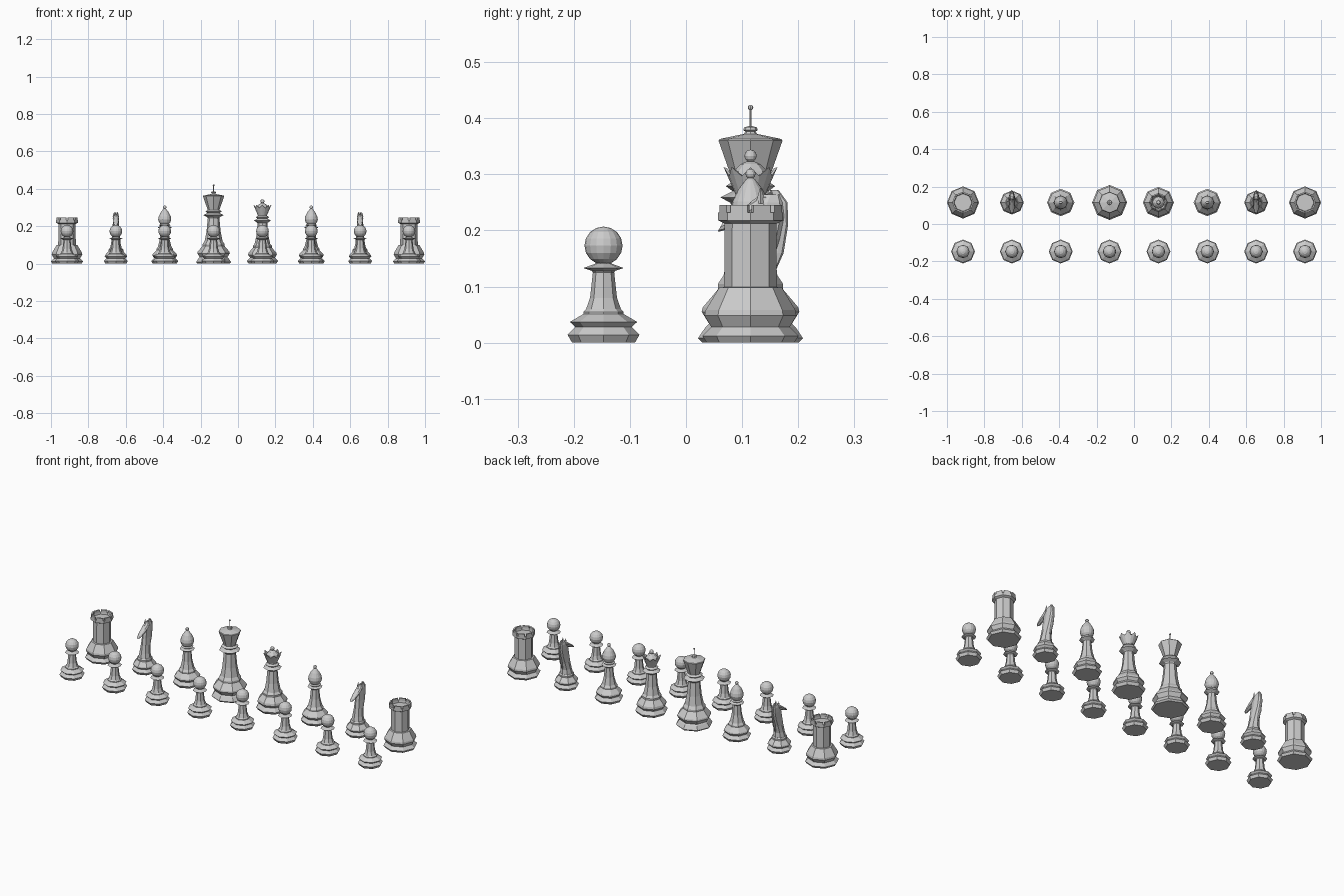
import bpy, bmesh
from math import sin, cos, pi, radians
from mathutils import Matrix, Vector

STEP = 0.2612
BACK, FRONT = 0.115, -0.147


def finish(bm, name, loc):
    bmesh.ops.recalc_face_normals(bm, faces=bm.faces)
    me = bpy.data.meshes.new(name)
    bm.to_mesh(me)
    bm.free()
    ob = bpy.data.objects.new(name, me)
    ob.location = loc
    bpy.context.collection.objects.link(ob)
    return ob


def loft(bm, rings):
    """Skin equal-length rings of points and cap both ends."""
    loops = [[bm.verts.new(p) for p in r] for r in rings]
    for a, b in zip(loops, loops[1:]):
        n = len(a)
        for i in range(n):
            j = (i + 1) % n
            bm.faces.new((a[i], a[j], b[j], b[i]))
    bm.faces.new(loops[0][::-1])
    bm.faces.new(loops[-1])


def lathe(bm, profile, n=8):
    """Faceted turned shape from (radius, height) points."""
    loft(bm, [[(r * cos(2 * pi * i / n), r * sin(2 * pi * i / n), z)
               for i in range(n)] for r, z in profile])


def ball(bm, r, z, u=16, v=8):
    bmesh.ops.create_uvsphere(bm, u_segments=u, v_segments=v, radius=r,
                              matrix=Matrix.Translation((0, 0, z)))


def pawn(bm):
    lathe(bm, [(.056, 0), (.064, .014), (.05, .028), (.06, .037), (.036, .051),
               (.036, .055), (.031, .06), (.024, .08), (.019, .125), (.021, .128),
               (.036, .133), (.014, .141), (.012, .148)])
    ball(bm, .034, .173)


def rook(bm):
    lathe(bm, [(.078, 0), (.086, .012), (.07, .028), (.082, .048), (.08, .058),
               (.056, .098), (.047, .099), (.046, .212), (.058, .218),
               (.058, .232), (.049, .232), (.047, .222)])
    # battlement teeth, one per side
    for i in range(8):
        m = (Matrix.Rotation(pi / 8 + i * pi / 4, 4, 'Z')
             @ Matrix.Translation((.0495, 0, .238))
             @ Matrix.Diagonal((.008, .033, .014, 1)))
        bmesh.ops.create_cube(bm, size=1, matrix=m)


def bishop(bm):
    lathe(bm, [(.064, 0), (.073, .014), (.057, .03), (.067, .043), (.064, .05),
               (.043, .072), (.043, .08), (.036, .09), (.026, .13), (.021, .182),
               (.024, .185), (.038, .193), (.024, .2), (.031, .206), (.02, .213)])
    # mitre and finial
    lathe(bm, [(.02, .208), (.03, .22), (.035, .236), (.032, .252),
               (.022, .273), (.009, .29), (.004, .294)], 16)
    ball(bm, .009, .301, 12, 6)


def queen(bm):
    lathe(bm, [(.074, 0), (.083, .014), (.066, .032), (.077, .046), (.074, .058),
               (.051, .085), (.051, .094), (.042, .105), (.032, .15), (.026, .216),
               (.03, .22), (.046, .23), (.027, .24), (.036, .248), (.025, .256),
               (.025, .264)])
    # pointed crown
    def ring(r, z, tip=0, grow=0):
        out = []
        for i in range(16):
            k = 1 - i % 2
            a, rr = i * pi / 8, r + k * grow
            out.append((rr * cos(a), rr * sin(a), z + k * tip))
        return out
    loft(bm, [ring(.025, .26), ring(.037, .288), ring(.041, .297, .016, .007),
              ring(.036, .297, .014, .006), ring(.032, .292)])
    # dome and finial
    lathe(bm, [(.033, .29), (.03, .305), (.018, .318), (.007, .323)])
    ball(bm, .011, .333, 12, 6)


def king(bm):
    lathe(bm, [(.086, 0), (.0935, .008), (.08, .028), (.074, .034), (.087, .055),
               (.085, .063), (.058, .095), (.058, .105), (.048, .12), (.038, .17),
               (.031, .243), (.035, .249), (.054, .259), (.032, .27),
               (.044, .279), (.032, .287), (.033, .292), (.057, .36),
               (.055, .363), (.012, .372), (.009, .376), (.013, .379),
               (.011, .384), (.002, .386), (.002, .416)])
    ball(bm, .005, .419, 8, 6)


def oval(y, z, d, w, tilt=0):
    """Eight-sided section: half depth d, half width w, tilted about x."""
    m = Matrix.Translation((0, y, z)) @ Matrix.Rotation(radians(tilt), 4, 'X')
    return [m @ Vector((w * cos(i * pi / 4), d * sin(i * pi / 4), 0)) for i in range(8)]


def knight(bm):
    lathe(bm, [(.056, 0), (.064, .014), (.05, .028), (.06, .038), (.058, .045),
               (.04, .066), (.04, .074), (.035, .08)])
    # neck and back
    loft(bm, [oval(0, .076, .035, .033), oval(.002, .105, .03, .026),
              oval(.01, .145, .031, .021), oval(.02, .185, .036, .018),
              oval(.027, .225, .037, .016), oval(.03, .25, .031, .014),
              oval(.036, .264, .018, .009)])
    # head, from cheek to muzzle
    loft(bm, [oval(.03, .248, .022, .012, 60), oval(.006, .24, .027, .017, 60),
              oval(-.02, .225, .02, .015, 60), oval(-.045, .21, .013, .011, 60),
              oval(-.054, .206, .009, .008, 60)])
    # ears
    for s in (-1, 1):
        bmesh.ops.create_cone(bm, cap_ends=True, segments=4, radius1=.009, radius2=.001,
                              depth=.028, matrix=Matrix.Translation((s * .009, .018, .262)))
    # mane ridge
    loft(bm, [oval(.035, .115, .004, .003), oval(.048, .16, .011, .005),
              oval(.056, .21, .011, .005), oval(.055, .25, .011, .005),
              oval(.042, .272, .008, .004)])


# back rank
rank = [("rook", rook), ("knight", knight), ("bishop", bishop), ("king", king),
        ("queen", queen), ("bishop", bishop), ("knight", knight), ("rook", rook)]
for i, (name, build) in enumerate(rank):
    x = (i - 3.5) * STEP
    for label, fn, y in ((name, build, BACK), ("pawn", pawn, FRONT)):
        bm = bmesh.new()
        fn(bm)
        finish(bm, label, (x, y, 0))
